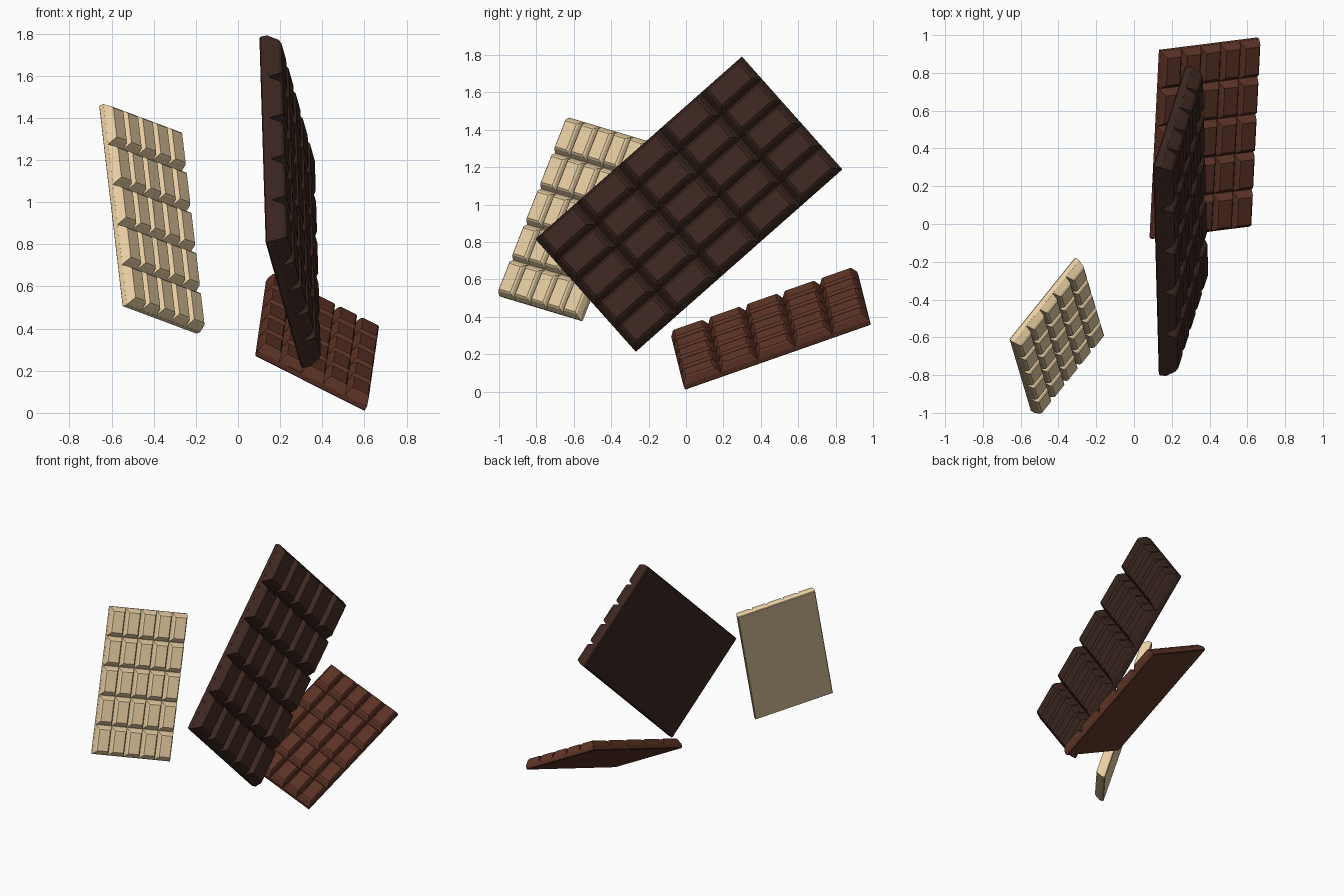
import bpy, bmesh
from mathutils import Matrix, Vector

if "Cube" in bpy.data.objects:
    bpy.data.objects.remove(bpy.data.objects["Cube"])

ROWS, COLS = 5, 5
WIDTH, LENGTH = 1.0, 1.80        # bar proportions, scaled per bar
BASE, TOP = 0.05, 0.124          # slab height and full height


def ring(bm, x0, x1, y0, y1, z):
    return [bm.verts.new(p) for p in ((x0, y0, z), (x1, y0, z), (x1, y1, z), (x0, y1, z))]


def stack(bm, rings):
    # closed block from stacked rectangles
    bm.faces.new(rings[0][::-1])
    bm.faces.new(rings[-1])
    for a, b in zip(rings, rings[1:]):
        for i in range(4):
            j = (i + 1) % 4
            bm.faces.new((a[i], a[j], b[j], b[i]))


def chocolate_bar(name, color, corner, short, long):
    bm = bmesh.new()
    # flat slab with a slightly eased back edge
    e = 0.008
    stack(bm, [ring(bm, e, WIDTH - e, e, LENGTH - e, 0),
               ring(bm, 0, WIDTH, 0, LENGTH, e),
               ring(bm, 0, WIDTH, 0, LENGTH, BASE)])
    # tapered pieces with chamfered tops
    w, l = WIDTH / COLS, LENGTH / ROWS
    for c in range(COLS):
        for r in range(ROWS):
            x, y = c * w, r * l
            levels = ((0, 0, BASE - 0.002), (0.018, 0.034, TOP - 0.014), (0.032, 0.05, TOP))
            stack(bm, [ring(bm, x + a, x + w - a, y + b, y + l - b, z) for a, b, z in levels])
    # place the bar from its back corner and two edge directions
    v = Vector(long).normalized()
    s = Vector(short)
    u = (s - v * s.dot(v)).normalized()
    n = u.cross(v)
    k = Vector(short).length / WIDTH
    m = Matrix((u, v, n)).transposed().to_4x4()
    bm.transform(Matrix.Translation(corner) @ m @ Matrix.Scale(k, 4))
    me = bpy.data.meshes.new(name)
    bm.to_mesh(me)
    bm.free()
    mat = bpy.data.materials.new(name + "_color")
    mat.diffuse_color = (*color, 1)
    mat.use_nodes = True
    mat.node_tree.nodes["Principled BSDF"].inputs["Base Color"].default_value = mat.diffuse_color
    me.materials.append(mat)
    ob = bpy.data.objects.new(name, me)
    bpy.context.collection.objects.link(ob)


chocolate_bar("dark_chocolate_bar", (0.045, 0.02, 0.014),
              (0.13, -0.80, 0.81), (0.17, 0.53, -0.60), (-0.03, 1.11, 0.98))
chocolate_bar("milk_chocolate_bar", (0.115, 0.035, 0.02),
              (0.08, -0.07, 0.27), (0.52, 0.07, -0.26), (0.05, 1.00, 0.35))
chocolate_bar("white_chocolate_bar", (0.82, 0.63, 0.37),
              (-0.55, -0.985, 0.505), (0.35, 0.43, -0.14), (-0.11, 0.37, 0.94))
